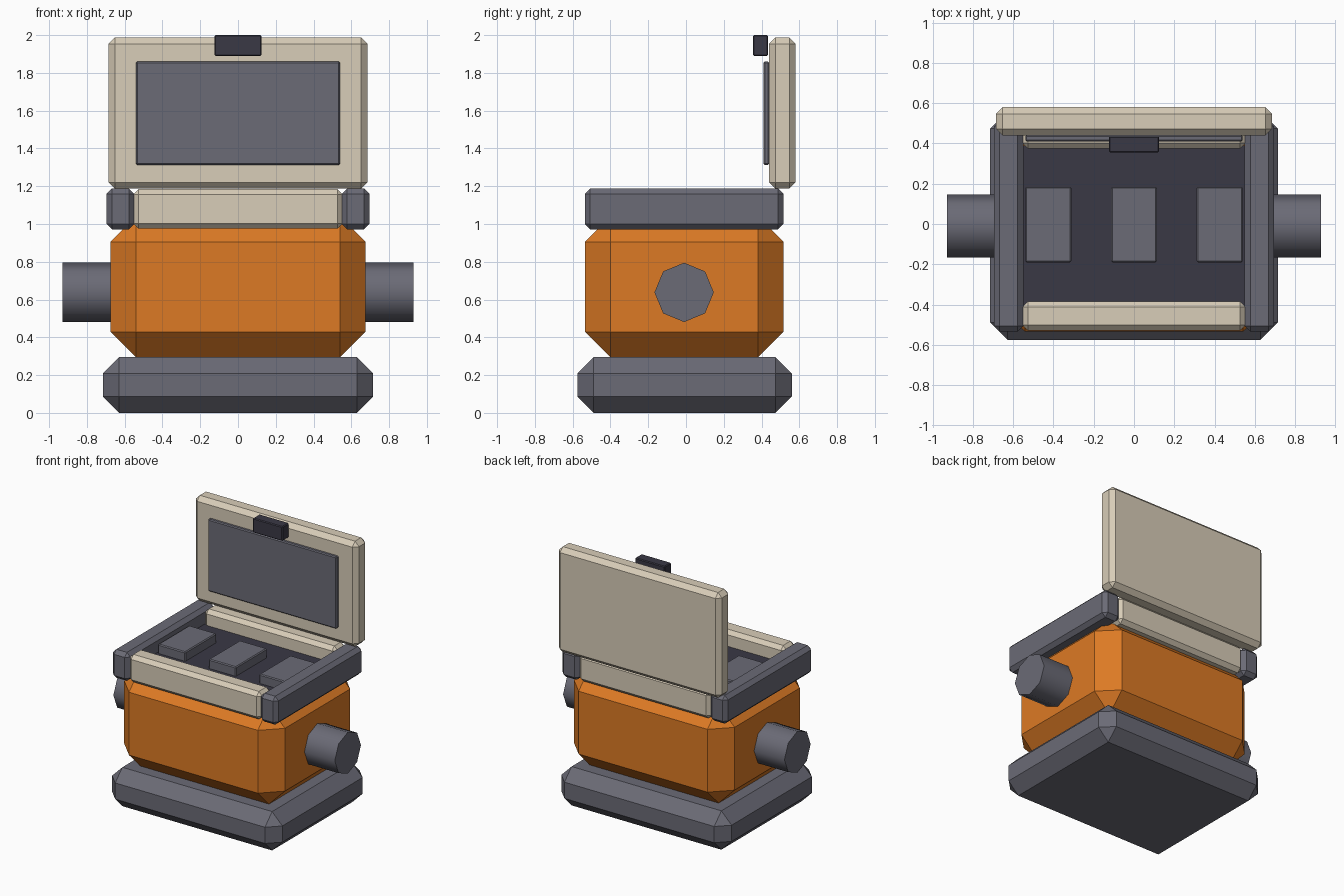
import bpy
import math

default_cube = bpy.data.objects.get("Cube")
if default_cube:
    bpy.data.objects.remove(default_cube, do_unlink=True)


def make_material(name, rgb):
    mat = bpy.data.materials.new(name)
    mat.use_nodes = True
    color = (*rgb, 1.0)
    mat.diffuse_color = color
    mat.node_tree.nodes["Principled BSDF"].inputs["Base Color"].default_value = color
    return mat


orange = make_material("orange", (0.72, 0.195, 0.018))
cream = make_material("cream", (0.69, 0.61, 0.48))
grey = make_material("slate grey", (0.145, 0.145, 0.18))
dark = make_material("dark slate", (0.042, 0.04, 0.06))


def box(name, mat, x, y, z, chamfer=0.0):
    """Chamfered box spanning the given (low, high) ranges."""
    spans = (x, y, z)
    bpy.ops.mesh.primitive_cube_add(size=1, location=[sum(s) / 2 for s in spans])
    obj = bpy.context.object
    obj.name = name
    obj.scale = [s[1] - s[0] for s in spans]
    bpy.ops.object.transform_apply(location=False, rotation=False, scale=True)
    obj.data.materials.append(mat)
    if chamfer:
        mod = obj.modifiers.new("chamfer", "BEVEL")
        mod.width = chamfer
        mod.segments = 1
        mod.limit_method = "NONE"
    return obj


# Base and body
box("base", grey, (-0.715, 0.715), (-0.575, 0.56), (0, 0.295), 0.086)
box("body", orange, (-0.675, 0.675), (-0.535, 0.515), (0.295, 1.04), 0.134)

# Recessed top panel with three buttons
box("top_panel", dark, (-0.565, 0.565), (-0.41, 0.39), (1.0, 1.07))
for label, cx in (("right", -0.425), ("middle", 0), ("left", 0.425)):
    box(label + "_button", grey, (cx - 0.115, cx + 0.115), (-0.19, 0.185), (1.05, 1.14), 0.007)

# Rails around the top
box("front_rail", cream, (-0.555, 0.555), (-0.53, -0.385), (0.975, 1.185), 0.028)
box("back_rail", cream, (-0.555, 0.555), (0.375, 0.51), (0.975, 1.185), 0.028)

# Side rails and side knobs
for label, side in (("left", 1), ("right", -1)):
    box(label + "_rail", grey, sorted((side * 0.55, side * 0.695)),
        (-0.535, 0.515), (0.972, 1.188), 0.028)
    bpy.ops.mesh.primitive_cylinder_add(
        vertices=8, radius=0.157, depth=0.33,
        location=(side * 0.765, -0.01, 0.638), rotation=(0, math.pi / 2, 0))
    knob = bpy.context.object
    knob.name = label + "_knob"
    knob.data.materials.append(grey)
    bpy.ops.object.shade_smooth_by_angle(angle=math.radians(50))

# Raised lid with screen and latch
box("lid", cream, (-0.685, 0.685), (0.44, 0.58), (1.187, 1.987), 0.033)
box("screen", grey, (-0.54, 0.54), (0.41, 0.441), (1.313, 1.86), 0.007)
box("latch", dark, (-0.125, 0.125), (0.355, 0.435), (1.89, 2.0), 0.006)
